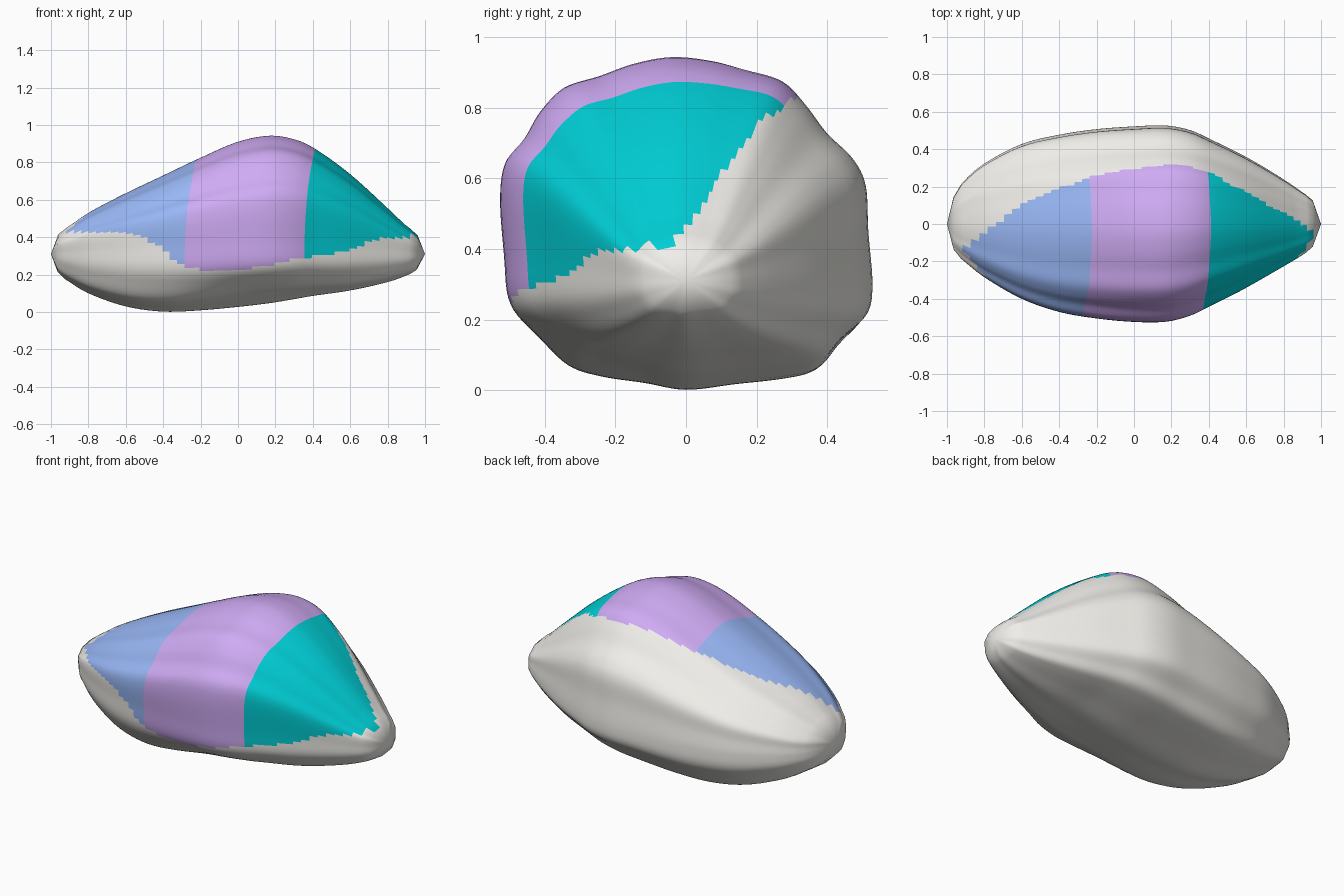
import bpy, bmesh
from math import exp

if "Cube" in bpy.data.objects:
    bpy.data.objects.remove(bpy.data.objects["Cube"])

# Silhouette: x, top z, bottom z, front half width, back half width
OUTLINE = [
    (-1.00, .31, .31, .00, .00), (-.965, .41, .215, .135, .145), (-.90, .46, .16, .205, .24),
    (-.80, .53, .10, .285, .325), (-.60, .635, .03, .40, .43), (-.40, .73, .002, .47, .48),
    (-.20, .825, .008, .505, .51), (.00, .91, .025, .523, .525), (.17, .942, .045, .52, .53),
    (.30, .922, .067, .485, .505), (.40, .878, .085, .435, .46), (.60, .735, .115, .335, .36),
    (.80, .555, .16, .225, .24), (.90, .46, .195, .165, .17), (.96, .41, .23, .115, .12),
    (1.00, .31, .31, .00, .00)]

# Widest cross-section seen from the right: y, z
SECTION = [
    (.527, .30), (.515, .45), (.507, .58), (.47, .655), (.395, .725), (.335, .80), (.27, .865),
    (.17, .90), (.07, .93), (-.04, .943), (-.15, .925), (-.25, .89), (-.35, .857), (-.415, .79),
    (-.46, .71), (-.515, .64), (-.53, .54), (-.52, .38), (-.505, .235), (-.445, .14),
    (-.37, .065), (-.27, .035), (-.13, .018), (0, 0), (.15, .016), (.30, .032),
    (.39, .055), (.45, .12), (.515, .20)]

# Soft dents and bulges: x, spread in x, section u, v, spread, amount
BUMPS = [(.13, .33, -.62, -.84, .40, -.13), (.10, .30, .80, -.60, .30, -.025),
         (.50, .30, .55, .85, .40, .05), (.50, .30, -.90, .58, .25, .04)]

# Limits of the coloured patch: x, back limit in y / x, lower limit in z
BACK_EDGE = [(-1, -.21), (-.92, -.14), (-.8, -.05), (-.7, .03), (-.6, .10), (-.4, .19),
             (-.2, .26), (0, .295), (.2, .315), (.4, .28), (.5, .22), (.6, .17),
             (.7, .11), (.8, .06), (.9, 0), (1, -.08)]
LOW_EDGE = [(-1, .43), (-.6, .42), (-.5, .40), (-.4, .33), (-.3, .26), (-.2, .225), (0, .225),
            (.2, .26), (.4, .30), (.6, .335), (.75, .39), (.9, .40), (1, .43)]
POLE_Z = .31
SUB = 6


def curve(table, x):
    """Smooth interpolation of a table, all columns after the first."""
    x = max(table[0][0], min(table[-1][0], x))
    i = 0
    while i < len(table) - 2 and x > table[i + 1][0]:
        i += 1

    def slope(j, c):
        a, b = table[max(j - 1, 0)], table[min(j + 1, len(table) - 1)]
        return (b[c] - a[c]) / (b[0] - a[0])

    p, q = table[i], table[i + 1]
    h = q[0] - p[0]
    t = (x - p[0]) / h
    return [(2*t**3 - 3*t**2 + 1) * p[c] + (t**3 - 2*t**2 + t) * h * slope(i, c)
            + (3*t**2 - 2*t**3) * q[c] + (t**3 - t**2) * h * slope(i + 1, c)
            for c in range(1, len(p))]


def unit_section():
    """Closed smooth loop scaled to -1..1 about the pole axis."""
    n, loop = len(SECTION), []
    for i in range(n):
        a, b, c, d = (SECTION[(i + k) % n] for k in (-1, 0, 1, 2))
        for s in range(SUB):
            t = s / SUB
            y, z = (.5 * (2*b[k] + (c[k] - a[k]) * t + (2*a[k] - 5*b[k] + 4*c[k] - d[k]) * t*t
                          + (3*b[k] - a[k] - 3*c[k] + d[k]) * t**3) for k in (0, 1))
            v = z - POLE_Z
            loop.append((y / .53, v / (.943 - POLE_Z) if v > 0 else v / POLE_Z))
    return loop


# Body: rings lofted between two end points
bm = bmesh.new()
loop = unit_section()
stations = [-.285 + .04 * k for k in range(-17, 32)]
rings = []
for x0 in stations:
    ring = []
    for u, v in loop:
        x = x0 + .065 * max(v, 0) ** 2 * (1 - x0 * x0)
        top, bottom, front, back = curve(OUTLINE, x)
        swell = 1 + sum(w * exp(-((x - bx) / sx) ** 2 - ((u - bu) ** 2 + (v - bv) ** 2) / s ** 2)
                        for bx, sx, bu, bv, s, w in BUMPS)
        y = u * swell * (back if u > 0 else front)
        z = POLE_Z + v * swell * ((top - POLE_Z) if v > 0 else (POLE_Z - bottom))
        ring.append(bm.verts.new((x, y, z)))
    rings.append(ring)
left = bm.verts.new((-1, 0, POLE_Z))
right = bm.verts.new((1, 0, POLE_Z))
n = len(loop)


def paint(face, x0):
    """Assign one of the three colour bands inside the patch."""
    c = face.calc_center_median()
    if (-.95 < c.x < .965 and c.y < curve(BACK_EDGE, c.x)[0]
            and c.z > curve(LOW_EDGE, c.x)[0]):
        face.material_index = 1 if x0 < -.29 else (2 if x0 < .35 else 3)


for r in range(len(rings) - 1):
    for i in range(n):
        j = (i + 1) % n
        f = bm.faces.new((rings[r][i], rings[r][j], rings[r + 1][j], rings[r + 1][i]))
        paint(f, stations[r])
for i in range(n):
    j = (i + 1) % n
    bm.faces.new((left, rings[0][j], rings[0][i]))
    bm.faces.new((right, rings[-1][i], rings[-1][j]))
bmesh.ops.recalc_face_normals(bm, faces=bm.faces[:])
for f in bm.faces:
    f.smooth = True

mesh = bpy.data.meshes.new("pebble_body")
bm.to_mesh(mesh)
bm.free()
body = bpy.data.objects.new("pebble_body", mesh)
bpy.context.collection.objects.link(body)

# Colours: warm pale body, then the three bands
for name, colour in (("plain", (.87, .86, .82, 1)), ("blue_band", (.32, .48, .93, 1)),
                     ("purple_band", (.63, .41, .91, 1)), ("teal_band", (0, .63, .68, 1))):
    mat = bpy.data.materials.new(name)
    mat.diffuse_color = colour
    mat.use_nodes = True
    mat.node_tree.nodes["Principled BSDF"].inputs["Base Color"].default_value = mat.diffuse_color
    mesh.materials.append(mat)
